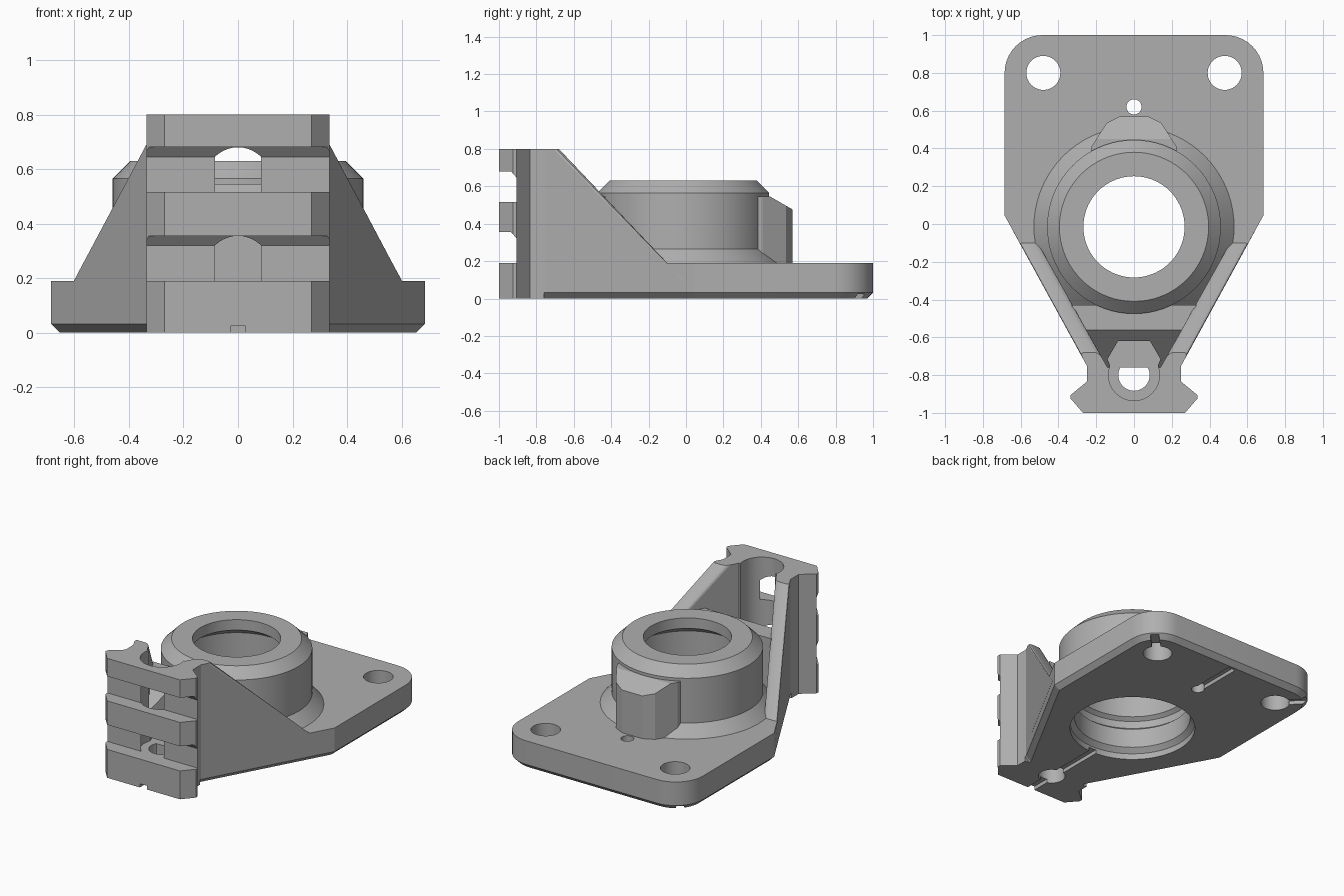
import bpy, bmesh, math
from mathutils import Vector, Matrix

cube = bpy.data.objects.get("Cube")
if cube:
    bpy.data.objects.remove(cube, do_unlink=True)

grey = bpy.data.materials.new("plain grey")
grey.use_nodes = True
grey.diffuse_color = (0.43, 0.43, 0.43, 1)
grey.node_tree.nodes["Principled BSDF"].inputs["Base Color"].default_value = grey.diffuse_color

CENTRE = -0.015   # y of the collar axis
BOLT = -0.8       # y of the rail bolt


def mirrored(half):
    """Close a right-hand half outline across x = 0."""
    return half + [(-x, y) for x, y in reversed(half)]


def prism(points, low, high, axis="z"):
    """Extrude an outline along z, or a (y, z) outline along x."""
    bm = bmesh.new()
    place = (lambda p: (p[0], p[1], low)) if axis == "z" else (lambda p: (low, p[0], p[1]))
    face = bm.faces.new([bm.verts.new(place(p)) for p in points])
    new = bmesh.ops.extrude_face_region(bm, geom=[face])["geom"]
    shift = Vector((0, 0, high - low) if axis == "z" else (high - low, 0, 0))
    bmesh.ops.translate(bm, vec=shift, verts=[v for v in new if isinstance(v, bmesh.types.BMVert)])
    bmesh.ops.recalc_face_normals(bm, faces=bm.faces)
    return bm


def lathe(profile, y, steps=72):
    """Spin a closed (radius, z) outline; ends on the axis are capped."""
    bm = bmesh.new()
    rings = []
    for r, z in profile:
        rings.append([bm.verts.new((r * math.cos(math.tau * i / steps),
                                    y + r * math.sin(math.tau * i / steps), z))
                      for i in range(steps)])
    for a, b in zip(rings, rings[1:]):
        for i in range(steps):
            j = (i + 1) % steps
            bm.faces.new((a[i], a[j], b[j], b[i]))
    bm.faces.new(rings[0])
    bm.faces.new(rings[-1])
    bmesh.ops.recalc_face_normals(bm, faces=bm.faces)
    return bm


def cylinder(x, y, r, low, high):
    bm = lathe([(r, low), (r, high)], y, 48)
    bmesh.ops.translate(bm, vec=(x, 0, 0), verts=bm.verts)
    return bm


def groove(x, y, length, angle):
    """Shallow underside channel starting at a hole."""
    bm = prism([(0, -0.027), (length, -0.027), (length, 0.027), (0, 0.027)], -0.1, 0.025)
    bm.transform(Matrix.Translation((x, y, 0)) @ Matrix.Rotation(math.radians(angle), 4, "Z"))
    return bm


def slice_off(bm, point, normal):
    bmesh.ops.bisect_plane(bm, geom=bm.verts[:] + bm.edges[:] + bm.faces[:],
                           plane_co=point, plane_no=normal, clear_outer=True)
    bmesh.ops.holes_fill(bm, edges=[e for e in bm.edges if e.is_boundary])
    bmesh.ops.recalc_face_normals(bm, faces=bm.faces)


def make(name, bm):
    mesh = bpy.data.meshes.new(name)
    bm.to_mesh(mesh)
    bm.free()
    mesh.materials.append(grey)
    obj = bpy.data.objects.new(name, mesh)
    bpy.context.collection.objects.link(obj)
    return obj


def finish(obj, cutters=()):
    bpy.ops.object.select_all(action="DESELECT")
    bpy.context.view_layer.objects.active = obj
    obj.select_set(True)
    for cutter in cutters:
        mod = obj.modifiers.new("cut", "BOOLEAN")
        mod.operation, mod.solver, mod.object = "DIFFERENCE", "EXACT", cutter
        bpy.ops.object.modifier_apply(modifier=mod.name)
    bpy.ops.object.shade_smooth_by_angle(angle=math.radians(20))


# Cutters
bore = make("bore_cutter", lathe(
    [(0.39, -0.1), (0.39, 0.04), (0.36, 0.07), (0.36, 0.2), (0.385, 0.22), (0.385, 0.27),
     (0.36, 0.29), (0.36, 0.5), (0.268, 0.56), (0.268, 0.8)], CENTRE))
bolt_hole = make("bolt_cutter", cylinder(0, BOLT, 0.083, -0.1, 0.3))
bolt_channel = make("channel_cutter", cylinder(0, BOLT, 0.135, 0.19, 1))
nut_space = make("nut_cutter", prism(
    mirrored([(0.085, -0.62), (0.14, -0.715), (0.11, -0.79)]), 0.19, 1))
small_hole = make("small_hole_cutter", cylinder(0, 0.62, 0.04, -0.1, 0.3))
front_groove = make("front_groove_cutter", groove(0, -1.1, 0.7, 90))
back_groove = make("back_groove_cutter", groove(0, 0.62, 0.33, 90))
corner_cuts = []
for side, angle in ((1, 45), (-1, 135)):
    corner_cuts.append(make("corner_hole_cutter", cylinder(side * 0.48, 0.8, 0.09, -0.1, 0.3)))
    corner_cuts.append(make("corner_groove_cutter", groove(side * 0.48, 0.8, 0.4, angle)))
slots = []
for z in (0.19, 0.515):
    slots.append(make("slot_cutter", prism(
        [(-1.1, z), (-0.905, z), (-0.905, z + 0.13), (-0.935, z + 0.165), (-1.1, z + 0.165)],
        -0.5, 0.5, "x")))

# Base plate with rounded back corners and a chamfered underside
corner = [(0.485 + 0.2 * math.cos(math.radians(a)), 0.8 + 0.2 * math.sin(math.radians(a)))
          for a in range(0, 91, 9)]
plate = prism(mirrored([(0.25, -0.84), (0.25, -0.75), (0.685, 0.045)] + corner), 0, 0.19)
bmesh.ops.bevel(plate, geom=[e for e in plate.edges if all(v.co.z < 0.01 for v in e.verts)],
                offset=0.032, segments=1, affect="EDGES")
finish(make("base_plate", plate),
       [bore, bolt_hole, small_hole, front_groove, back_groove] + corner_cuts)

# Bearing collar with flared foot
finish(make("collar", lathe(
    [(0.53, 0.1), (0.53, 0.19), (0.46, 0.265), (0.46, 0.565), (0.395, 0.63)], CENTRE)), [bore])

# Stop block on the back of the collar
block = prism(mirrored([(0.23, 0.375), (0.225, 0.41), (0.145, 0.535), (0.075, 0.57)]), 0.1, 0.545)
slice_off(block, (0, 0.45, 0.545), (0, 0.5, 0.87))
finish(make("stop_block", block))

# Accessory rail with cross slots
finish(make("rail", prism(mirrored(
    [(0.27, -1), (0.335, -0.925), (0.335, -0.905), (0.25, -0.835), (0.25, -0.76)]), 0, 0.8)),
    [bolt_hole, bolt_channel, front_groove] + slots)

# Sloping side walls with softened top edges
for side, name in ((1, "left_wall"), (-1, "right_wall")):
    plan = [(0.25, -0.8), (0.25, -0.75), (0.65, -0.02), (0.554, -0.02), (0.14, -0.76), (0.14, -0.8)]
    wall = prism([(side * x, y) for x, y in plan], 0.1, 0.8)
    slice_off(wall, (0, -0.68, 0.8), (0, 0.61, 0.58))
    rims = [e for e in wall.edges if e.calc_length() > 0.3
            and abs(e.verts[0].co.z - e.verts[1].co.z) > 0.1
            and abs(e.verts[0].co.y - e.verts[1].co.y) > 0.1]
    bmesh.ops.bevel(wall, geom=rims, offset=0.022, segments=3, profile=0.5, affect="EDGES")
    finish(make(name, wall))

# Web joining the walls to the collar
web = prism(mirrored([(0.33, -0.43), (0.15, -0.76)]), 0.1, 0.545)
slice_off(web, (0, -0.56, 0.545), (0, -1, 1))
finish(make("web", web), [bolt_channel, nut_space])

# Remove the cutters
for obj in list(bpy.data.objects):
    if obj.name.split(".")[0].endswith("_cutter"):
        bpy.data.objects.remove(obj, do_unlink=True)
